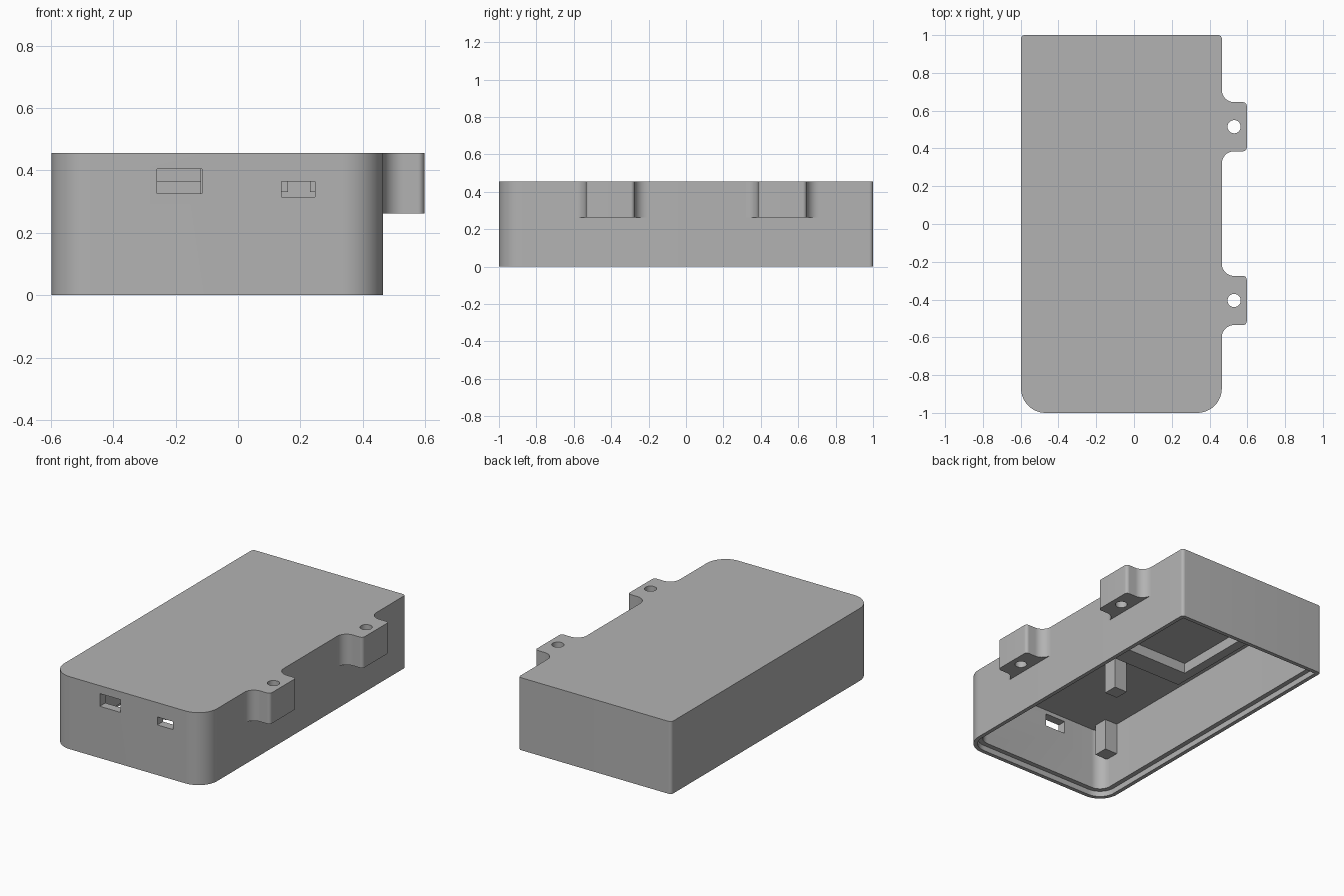
import bpy, bmesh, math
from mathutils import Vector

if "Cube" in bpy.data.objects:
    bpy.data.objects.remove(bpy.data.objects["Cube"], do_unlink=True)

grey = bpy.data.materials.new("plain grey")
grey.use_nodes = True
GREY = (0.45, 0.45, 0.45, 1)
grey.diffuse_color = GREY
grey.node_tree.nodes["Principled BSDF"].inputs["Base Color"].default_value = GREY

# Main dimensions
LEFT, RIGHT, FRONT, BACK = -0.598, 0.465, -1.0, 1.0
HEIGHT, CEILING = 0.455, 0.43
FRONT_R, BACK_R = 0.13, 0.02


def fillet(corners, steps=12):
    """Outline from (x, y, radius) corners, rounding each one."""
    out = []
    n = len(corners)
    for i, (x, y, r) in enumerate(corners):
        p = Vector((x, y))
        if r <= 0:
            out.append(p)
            continue
        a = (Vector(corners[i - 1][:2]) - p).normalized()
        b = (Vector(corners[(i + 1) % n][:2]) - p).normalized()
        centre = p + (a + b) * r
        for k in range(steps + 1):
            t = math.pi / 2 * k / steps
            out.append(centre - b * r * math.cos(t) - a * r * math.sin(t))
    return out


def prism(name, outline, z0, z1):
    bm = bmesh.new()
    face = bm.faces.new([bm.verts.new((p[0], p[1], z0)) for p in outline])
    top = bmesh.ops.extrude_face_region(bm, geom=[face])["geom"]
    verts = [v for v in top if isinstance(v, bmesh.types.BMVert)]
    bmesh.ops.translate(bm, verts=verts, vec=(0, 0, z1 - z0))
    bmesh.ops.remove_doubles(bm, verts=bm.verts, dist=1e-5)
    bmesh.ops.recalc_face_normals(bm, faces=bm.faces)
    mesh = bpy.data.meshes.new(name)
    bm.to_mesh(mesh)
    bm.free()
    mesh.materials.append(grey)
    obj = bpy.data.objects.new(name, mesh)
    bpy.context.collection.objects.link(obj)
    return obj


def block(name, x0, x1, y0, y1, z0, z1):
    return prism(name, [(x0, y0), (x1, y0), (x1, y1), (x0, y1)], z0, z1)


def case_outline(inset):
    f, b = max(FRONT_R - inset, 0.01), max(BACK_R - inset, 0)
    x0, x1, y0, y1 = LEFT + inset, RIGHT - inset, FRONT + inset, BACK - inset
    return fillet([(x0, y0, f), (x1, y0, f), (x1, y1, b), (x0, y1, b)])


def activate(obj):
    bpy.ops.object.select_all(action="DESELECT")
    obj.select_set(True)
    bpy.context.view_layer.objects.active = obj


def cut(obj, cutter):
    cutter.hide_render = True
    mod = obj.modifiers.new("cut", "BOOLEAN")
    mod.operation, mod.solver, mod.object = "DIFFERENCE", "EXACT", cutter
    activate(obj)
    bpy.ops.object.modifier_apply(modifier=mod.name)
    bpy.data.objects.remove(cutter, do_unlink=True)


def smooth(obj):
    activate(obj)
    bpy.ops.object.shade_smooth_by_angle(angle=math.radians(30))


# Case shell, open below, with a stepped rim and two port openings
case = prism("case_shell", case_outline(0), 0, HEIGHT)
cut(case, prism("cavity_cutter", case_outline(0.055), -0.1, CEILING))
cut(case, prism("rim_cutter", case_outline(0.025), -0.1, 0.035))
cut(case, block("wide_port_cutter", -0.26, -0.115, -1.1, -0.9, 0.325, 0.405))
cut(case, block("small_port_cutter", 0.14, 0.247, -1.1, -0.9, 0.315, 0.365))
smooth(case)

# Side mounting tabs with flared roots and screw holes
for name, y in (("front_mounting_tab", -0.405), ("rear_mounting_tab", 0.515)):
    h, flare = 0.13, 0.065
    tab = prism(name, fillet([
        (RIGHT, y - h - flare, 0), (RIGHT, y - h, flare),
        (0.597, y - h, 0.02), (0.597, y + h, 0.02),
        (RIGHT, y + h, flare), (RIGHT, y + h + flare, 0)]), 0.262, HEIGHT)
    ring = [(0.53 + 0.035 * math.cos(k * math.pi / 16),
             y + 0.035 * math.sin(k * math.pi / 16)) for k in range(32)]
    cut(tab, prism("screw_hole_cutter", ring, 0.2, 0.5))
    smooth(tab)

# Rectangular frame under the ceiling
frame = block("inner_frame", -0.45, 0.32, -0.13, 0.92, 0.365, CEILING)
cut(frame, block("frame_cutter", -0.39, 0.26, 0.0, 0.85, 0.3, 0.5))

# Support posts hanging from the ceiling
for name, x, y in (("front_left_post", 0.365, -0.85),
                   ("front_right_post", -0.5, -0.85),
                   ("middle_post", -0.075, -0.255)):
    block(name, x - 0.045, x + 0.045, y - 0.045, y + 0.045, 0.23, CEILING)

# Guides beside the small port
for name, x in (("left_port_guide", 0.26), ("right_port_guide", 0.13)):
    block(name, x - 0.03, x + 0.03, -0.945, -0.87, 0.33, CEILING)
